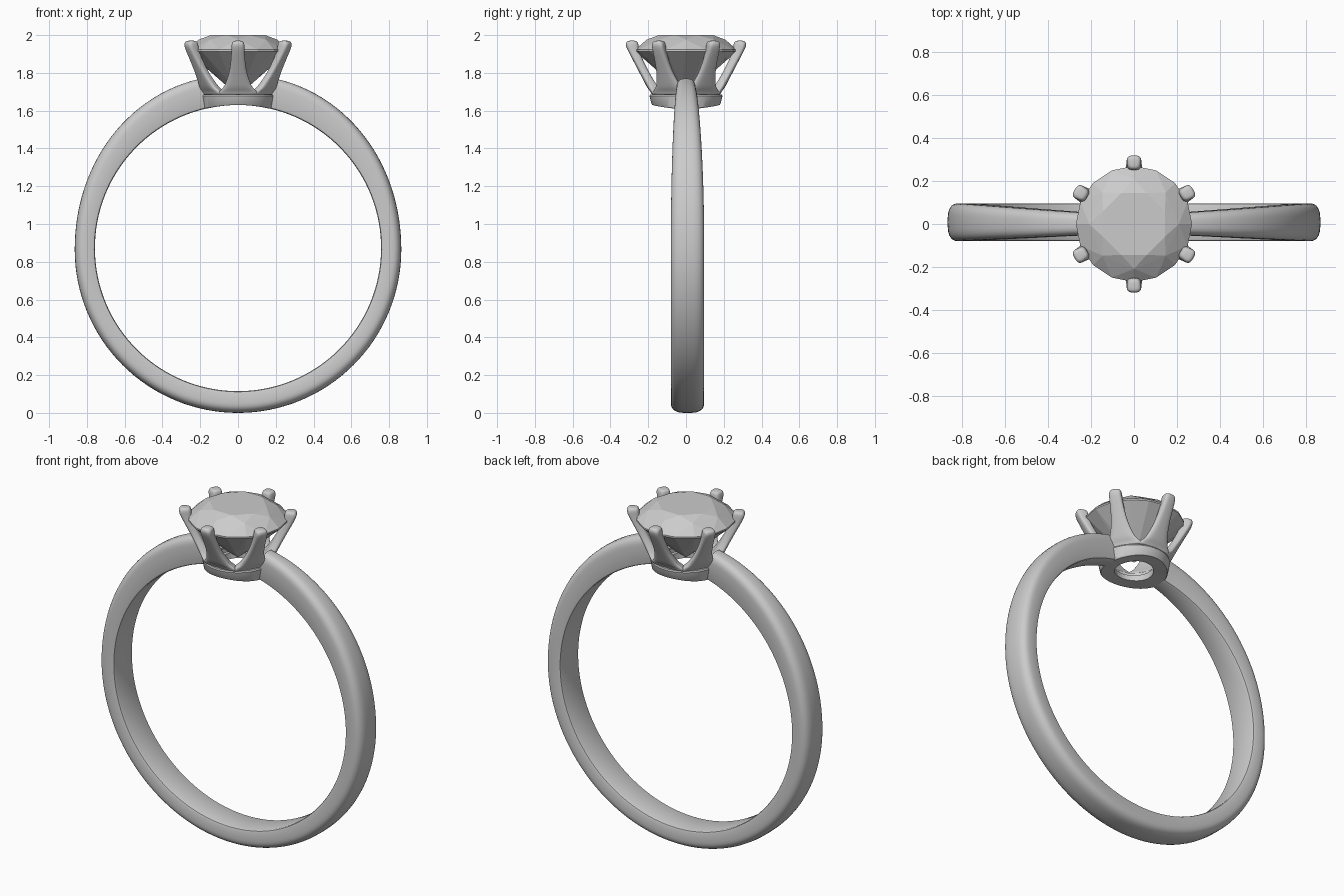
import bpy, bmesh
from math import sin, cos, pi, radians, sqrt, copysign

if "Cube" in bpy.data.objects:
    bpy.data.objects.remove(bpy.data.objects["Cube"])

CZ, RI = 0.8725, 0.7575          # centre height and radius of the finger hole


def spow(v, e):
    return copysign(abs(v) ** e, v)


def finish(name, bm, smooth=None):
    bmesh.ops.recalc_face_normals(bm, faces=bm.faces)
    me = bpy.data.meshes.new(name)
    bm.to_mesh(me)
    bm.free()
    ob = bpy.data.objects.new(name, me)
    bpy.context.collection.objects.link(ob)
    if smooth:
        bpy.ops.object.select_all(action='DESELECT')
        ob.select_set(True)
        bpy.context.view_layer.objects.active = ob
        bpy.ops.object.shade_smooth_by_angle(angle=radians(smooth))
    return ob


def loft(bm, sections, closed=False):
    rings = [[bm.verts.new(p) for p in s] for s in sections]
    n = len(rings[0])
    pairs = list(zip(rings, rings[1:]))
    if closed:
        pairs.append((rings[-1], rings[0]))
    for a, b in pairs:
        for i in range(n):
            j = (i + 1) % n
            bm.faces.new((a[i], a[j], b[j], b[i]))
    if not closed:
        bm.faces.new(rings[0])
        bm.faces.new(rings[-1])


# Band: open hoop, narrower and taller toward the setting
def band_section(deg):
    phi = abs(deg)
    s = min(1, max(0, (phi - 13) / 75))
    w = 0.05 + 0.038 * sin(s * pi / 2)
    ease = 1 - s * s * (3 - 2 * s)
    ro = 0.8645 + 0.054 * ease + 0.008 * max(0, -cos(radians(phi)))
    off = 0.008 * sin(s * pi / 2)
    h = 0.052
    prof = [(w * spow(cos(t), 0.65), ro - h + h * sin(t) ** 0.85)
            for t in [max(0, pi * k / 16) if k < 16 else pi for k in range(1, 16)]]
    prof = [(w, ro - h)] + prof + [(-w, ro - h)]
    b = 0.012
    prof += [(-w, RI + b), (-w + b * 0.3, RI + b * 0.3), (-w + b, RI),
             (w - b, RI), (w - b * 0.3, RI + b * 0.3), (w, RI + b)]
    a = radians(deg)
    return [(r * sin(a), y + off, CZ + r * cos(a)) for y, r in prof]


bm = bmesh.new()
N = 120
START = 12.4
sections = []
for k in range(N + 1):
    d = START + (360 - 2 * START) * k / N
    sections.append(band_section(d if d <= 180 else d - 360))
loft(bm, sections)
finish("band", bm, 40)

# Setting base: pierced collar, underside follows the finger hole
bm = bmesh.new()
sections = []
for k in range(64):
    a = 2 * pi * k / 64
    c, s = cos(a), sin(a)

    def under(r):
        return CZ + sqrt(RI ** 2 - (r * c) ** 2)
    prof = [(0.105, under(0.105)), (0.178, under(0.178)), (0.183, under(0.178) + 0.006),
            (0.193, 1.678), (0.189, 1.685), (0.125, 1.685), (0.125, 1.66), (0.105, 1.66)]
    sections.append([(r * c, r * s, z) for r, z in prof])
loft(bm, sections, closed=True)
finish("setting_base", bm, 30)

# Prongs: six flared claws whose wide feet merge into a scalloped cup
# (height, inner radius, outer radius, half width, corner exponent)
STATIONS = [(1.683, 0.135, 0.198, 0.114, 0.2), (1.692, 0.137, 0.201, 0.114, 0.2),
            (1.705, 0.142, 0.205, 0.111, 0.25), (1.722, 0.150, 0.211, 0.086, 0.4),
            (1.75, 0.166, 0.223, 0.063, 0.5), (1.80, 0.194, 0.247, 0.046, 0.6),
            (1.86, 0.224, 0.278, 0.038, 0.6), (1.92, 0.250, 0.310, 0.034, 0.6),
            (1.948, 0.251, 0.321, 0.034, 0.6), (1.966, 0.255, 0.316, 0.030, 0.7),
            (1.971, 0.270, 0.302, 0.015, 0.8)]
for i in range(6):
    base = radians(30 + 60 * i)
    bm = bmesh.new()
    sections = []
    for z, r0, r1, w, e in STATIONS:
        sec = []
        for k in range(16):
            t = 2 * pi * (k + 0.5) / 16
            r = (r0 + r1) / 2 + (r1 - r0) / 2 * spow(cos(t), e)
            a = base + w * spow(sin(t), e) / ((r0 + r1) / 2 if w < 0.08 else r1)
            sec.append((r * cos(a), r * sin(a), z))
        sections.append(sec)
    loft(bm, sections)
    ob = finish(f"prong_{i + 1}", bm, 180)
    ob.modifiers.new("round", 'SUBSURF').levels = 2
    ob.modifiers["round"].render_levels = 2

# Gemstone: faceted brilliant from rings of points wrapped in a hull
bm = bmesh.new()
for n, r, z, shift in [(8, 0.155, 2.0, 0.5), (8, 0.208, 1.976, 0), (16, 0.269, 1.923, 0),
                       (16, 0.269, 1.914, 0), (8, 0.06, 1.727, 0.5), (1, 0, 1.68, 0)]:
    for k in range(n):
        a = 2 * pi * (k + shift) / n
        bm.verts.new((r * cos(a), r * sin(a), z))
bmesh.ops.convex_hull(bm, input=bm.verts)
bmesh.ops.dissolve_limit(bm, angle_limit=radians(1), verts=bm.verts, edges=bm.edges)
finish("gemstone", bm)
